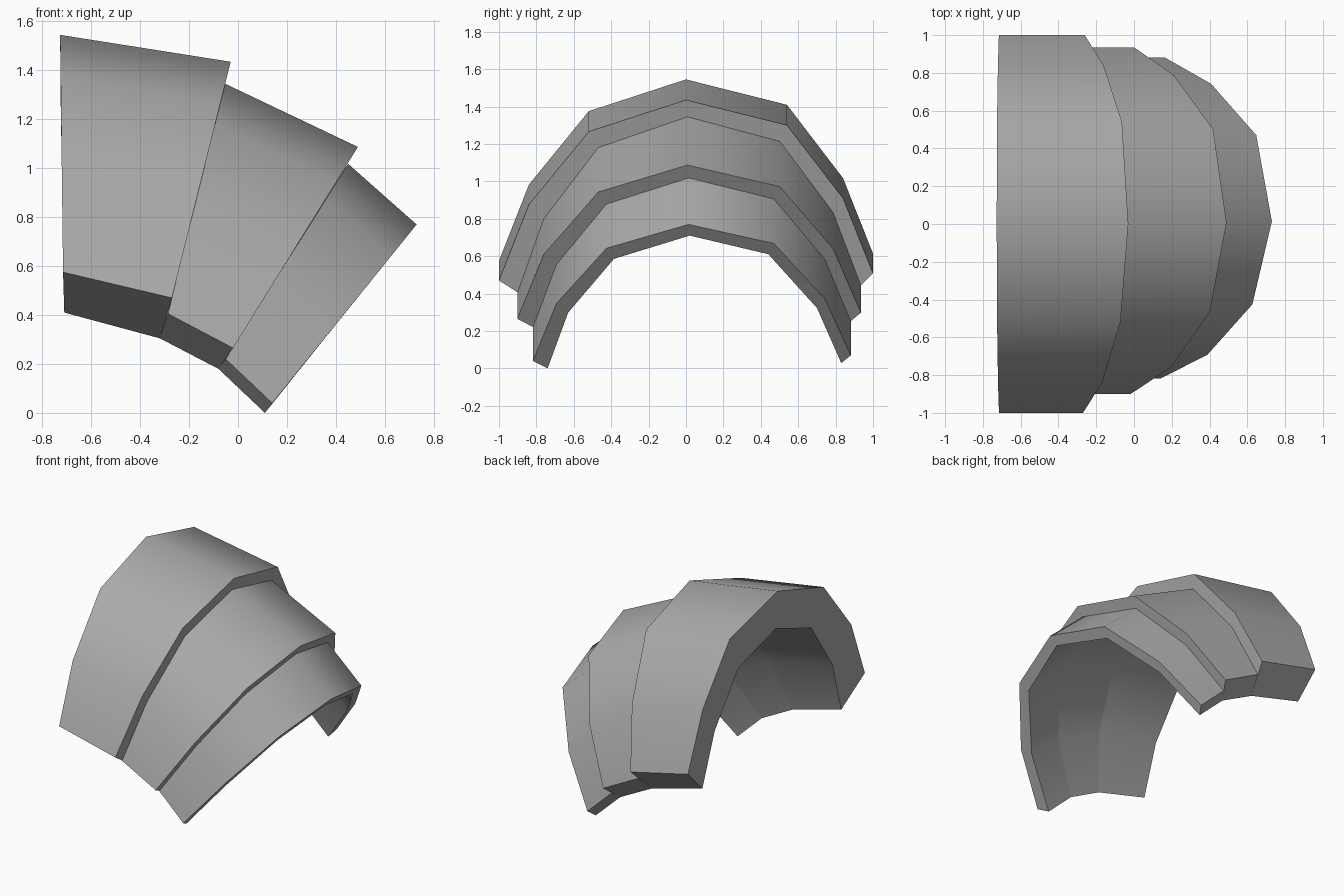
import bpy, bmesh, math
from mathutils import Vector

cube = bpy.data.objects.get("Cube")
if cube:
    bpy.data.objects.remove(cube, do_unlink=True)

metal = bpy.data.materials.new("grey_metal")
metal.use_nodes = True
GREY = (0.4, 0.4, 0.4, 1)
metal.diffuse_color = GREY
metal.node_tree.nodes["Principled BSDF"].inputs["Base Color"].default_value = GREY

# Arch profile: height fraction, and y on the lining and on the widest plate
HEIGHT = (0, 0.42, 0.825, 1, 0.86, 0.455, 0.04)
Y_INNER = (-0.74, -0.63, -0.385, 0.02, 0.44, 0.70, 0.83)
Y_OUTER = (-1, -0.84, -0.52, 0, 0.54, 0.84, 1)


def arch(foot, crown, width):
    """Arch in the tilted plane through foot and crown (both x, z)."""
    points = []
    for t, yi, yo in zip(HEIGHT, Y_INNER, Y_OUTER):
        x, z = Vector(foot).lerp(Vector(crown), t)
        points.append((x, yi + (yo - yi) * width, z))
    return points


def band(name, width, outer, inner):
    """Solid half ring between two tilted arches."""
    bm = bmesh.new()
    o1, o2 = [[bm.verts.new(p) for p in arch(*s, width)] for s in outer]
    i1, i2 = [[bm.verts.new(p) for p in arch(*s, 0)] for s in inner]
    loop = [o1, o2, i2, i1]
    for a, b in zip(loop, loop[1:] + loop[:1]):
        for k in range(len(HEIGHT) - 1):
            bm.faces.new((a[k], b[k], b[k + 1], a[k + 1]))
    for k in (0, -1):
        bm.faces.new([row[k] for row in loop])
    bmesh.ops.recalc_face_normals(bm, faces=bm.faces)
    mesh = bpy.data.meshes.new(name)
    bm.to_mesh(mesh)
    bm.free()
    mesh.materials.append(metal)
    mesh.shade_smooth()
    mesh.set_sharp_from_angle(angle=math.radians(60))
    obj = bpy.data.objects.new(name, mesh)
    bpy.context.collection.objects.link(obj)


# Continuous lining sections shared by neighbouring bands
lining = [
    ((-0.71, 0.41), (-0.725, 1.285)),
    ((-0.32, 0.305), (-0.105, 1.17)),
    ((-0.08, 0.18), (0.40, 0.945)),
    ((0.11, 0.0), (0.68, 0.71)),
]

# Overlapping plates, each thinner and narrower than the one above
band("upper_shoulder_plate", 1.0,
     [((-0.715, 0.575), (-0.727, 1.545)), ((-0.27, 0.47), (-0.03, 1.435))], lining[0:2])
band("middle_shoulder_plate", 0.62,
     [((-0.286, 0.405), (-0.052, 1.345)), ((-0.02, 0.265), (0.49, 1.087))], lining[1:3])
band("lower_shoulder_plate", 0.3,
     [((-0.05, 0.22), (0.45, 1.018)), ((0.14, 0.04), (0.73, 0.77))], lining[2:4])
